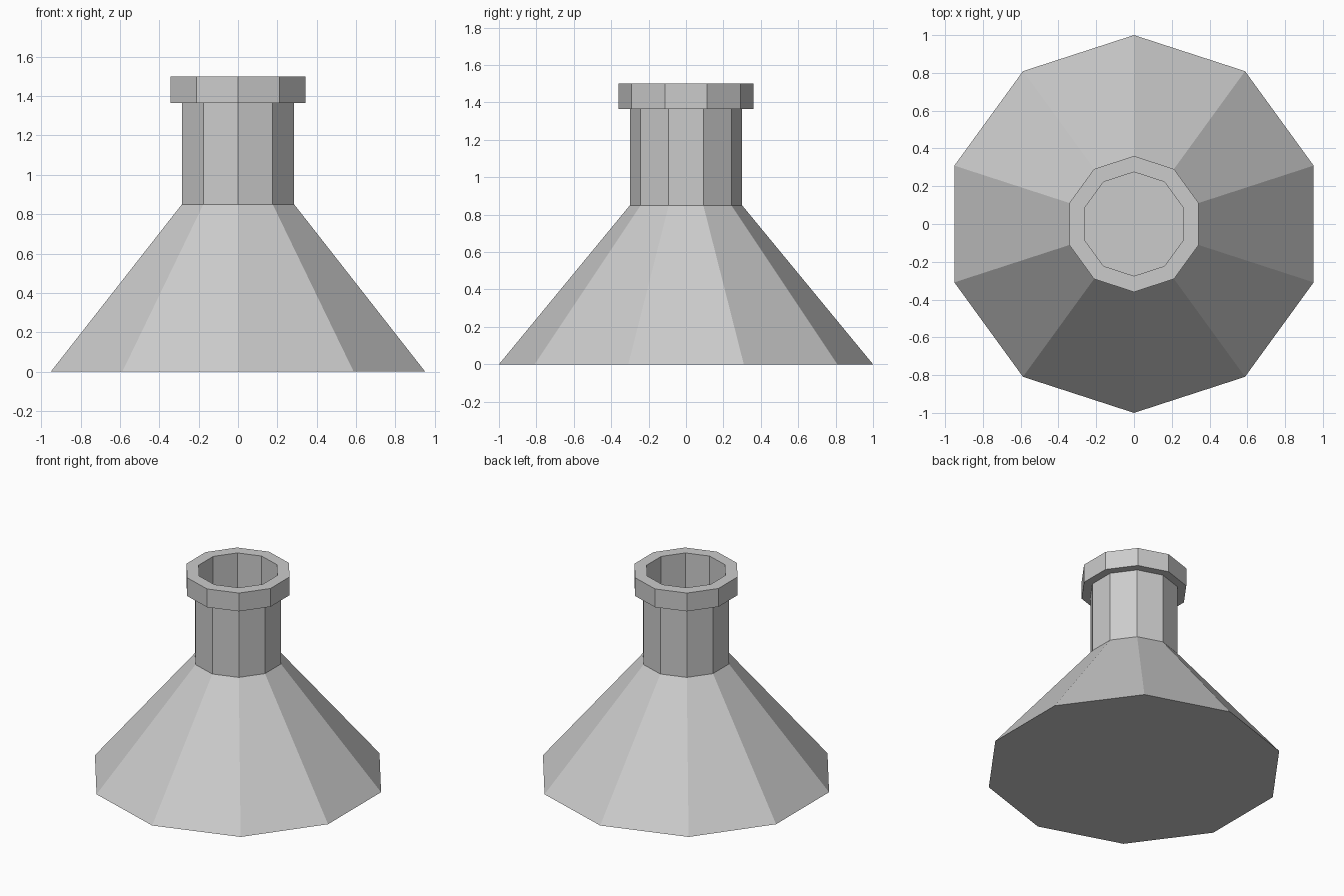
import bpy, bmesh, math

if "Cube" in bpy.data.objects:
    bpy.data.objects.remove(bpy.data.objects["Cube"])

SIDES = 10

def lathe(name, profile):
    """Revolve an (r, z) profile into a ten-sided solid, capped at both ends."""
    bm = bmesh.new()
    rings = []
    for r, z in profile:
        ring = []
        for i in range(SIDES):
            a = math.pi / 2 + 2 * math.pi * i / SIDES
            ring.append(bm.verts.new((r * math.cos(a), r * math.sin(a), z)))
        rings.append(ring)
    for lo, hi in zip(rings, rings[1:]):
        for i in range(SIDES):
            j = (i + 1) % SIDES
            bm.faces.new((lo[i], lo[j], hi[j], hi[i]))
    bm.faces.new(rings[0][::-1])
    bm.faces.new(rings[-1])
    bmesh.ops.recalc_face_normals(bm, faces=bm.faces[:])
    mesh = bpy.data.meshes.new(name)
    bm.to_mesh(mesh)
    bm.free()
    obj = bpy.data.objects.new(name, mesh)
    bpy.context.collection.objects.link(obj)
    return obj

# Flask: wide conical body, straight neck, thick rim, hollow neck
lathe("conical_flask", [
    (1.0, 0.0), (0.30, 0.85),
    (0.30, 1.365), (0.36, 1.365),
    (0.36, 1.5), (0.275, 1.5),
    (0.275, 0.85),
])
